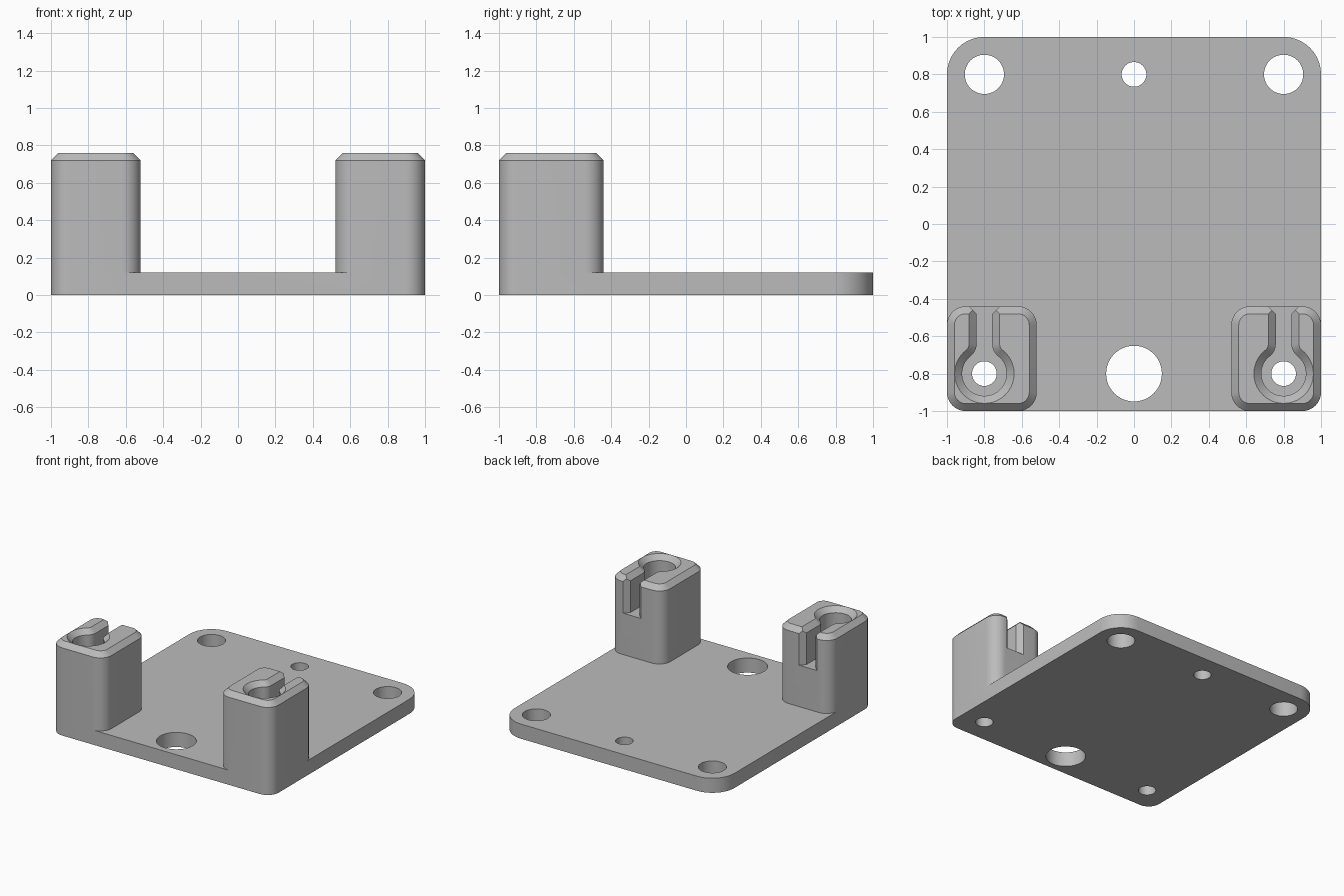
import bpy
import bmesh
from math import sin, cos, pi, sqrt, atan2, radians

if "Cube" in bpy.data.objects:
    bpy.data.objects.remove(bpy.data.objects["Cube"], do_unlink=True)

grey = bpy.data.materials.new("plain grey")
grey.use_nodes = True
grey.diffuse_color = (0.5, 0.5, 0.5, 1)
grey.node_tree.nodes["Principled BSDF"].inputs["Base Color"].default_value = (0.5, 0.5, 0.5, 1)


def arc(cx, cy, r, a0, a1, n=10):
    return [(cx + r * cos(a0 + (a1 - a0) * i / n), cy + r * sin(a0 + (a1 - a0) * i / n))
            for i in range(n + 1)]


def rounded_rect(x0, x1, y0, y1, front_r, back_r):
    """Counter-clockwise outline with separate front and back corner radii."""
    f, b = front_r, back_r
    return (arc(x0 + f, y0 + f, f, pi, 1.5 * pi) + arc(x1 - f, y0 + f, f, 1.5 * pi, 2 * pi)
            + arc(x1 - b, y1 - b, b, 0, pi / 2) + arc(x0 + b, y1 - b, b, pi / 2, pi))


def keyhole(cx, cy, w, r, f, length):
    """Round pocket with a filleted slot of half width w running to the back."""
    yc = sqrt((r + f) ** 2 - (w + f) ** 2)
    a = atan2(yc, w + f)
    right = [(w, length)] + arc(w + f, yc, f, pi, pi + a, 8)
    left = [(-x, y) for x, y in right]
    bowl = arc(0, 0, r, pi - a, 2 * pi + a, 40)[1:-1]
    return [(cx + x, cy + y) for x, y in left + bowl + right[::-1]]


def loft(name, rings):
    """Solid through (outline, z) rings of equal point count."""
    bm = bmesh.new()
    rows = [[bm.verts.new((x, y, z)) for x, y in pts] for pts, z in rings]
    n = len(rows[0])
    for lo, hi in zip(rows, rows[1:]):
        for i in range(n):
            j = (i + 1) % n
            bm.faces.new((lo[i], lo[j], hi[j], hi[i]))
    bm.faces.new(rows[0][::-1])
    bm.faces.new(rows[-1])
    mesh = bpy.data.meshes.new(name)
    bm.to_mesh(mesh)
    bm.free()
    mesh.materials.append(grey)
    obj = bpy.data.objects.new(name, mesh)
    bpy.context.collection.objects.link(obj)
    return obj


def combine(target, tool, operation):
    mod = target.modifiers.new(operation.lower(), "BOOLEAN")
    mod.operation, mod.solver, mod.object = operation, "EXACT", tool
    bpy.context.view_layer.objects.active = target
    bpy.ops.object.modifier_apply(modifier=mod.name)
    bpy.data.objects.remove(tool, do_unlink=True)


def drill(target, x, y, r):
    pts = arc(x, y, r, 0, 2 * pi, 48)[:-1]
    combine(target, loft("drill", [(pts, -0.2), (pts, 1)]), "DIFFERENCE")


# Base plate
THICK, TOP, CH = 0.12, 0.76, 0.04
outline = rounded_rect(-1, 1, -1, 1, 0.1, 0.2)
plate = loft("mounting_plate", [(outline, 0), (outline, THICK)])

# Chamfered posts at the front corners
for s in (-1, 1):
    x0, x1 = sorted((s * 0.52, s))
    full = rounded_rect(x0, x1, -1, -0.44, 0.1, 0.1)
    inset = rounded_rect(x0 + CH, x1 - CH, -1 + CH, -0.44 - CH, 0.06, 0.06)
    combine(plate, loft("post", [(full, 0), (full, TOP - CH), (inset, TOP)]), "UNION")

# Keyhole pockets with chamfered rims and flared slot mouths
FLOOR = 0.46
for s in (-1, 1):
    cx, cy, w, r = s * 0.8, -0.8, 0.042, 0.119
    inner = keyhole(cx, cy, w, r, 0.08, 0.5)
    outer = keyhole(cx, cy, w + CH, r + CH, 0.08 - CH, 0.5)
    combine(plate, loft("pocket", [(inner, FLOOR), (inner, TOP - CH), (outer, TOP), (outer, 1)]),
            "DIFFERENCE")
    flare = [(cx - w, -0.48), (cx + w, -0.48), (cx + w + 0.1, -0.38), (cx - w - 0.1, -0.38)]
    combine(plate, loft("flare", [(flare, FLOOR), (flare, 1)]), "DIFFERENCE")
    drill(plate, cx, cy, 0.066)
    drill(plate, s * 0.8, 0.8, 0.105)

# Centre holes
drill(plate, 0, 0.8, 0.066)
drill(plate, 0, -0.8, 0.149)

# Smooth the rounded walls
bpy.ops.object.select_all(action="DESELECT")
plate.select_set(True)
bpy.context.view_layer.objects.active = plate
bpy.ops.object.shade_smooth_by_angle(angle=radians(25))
